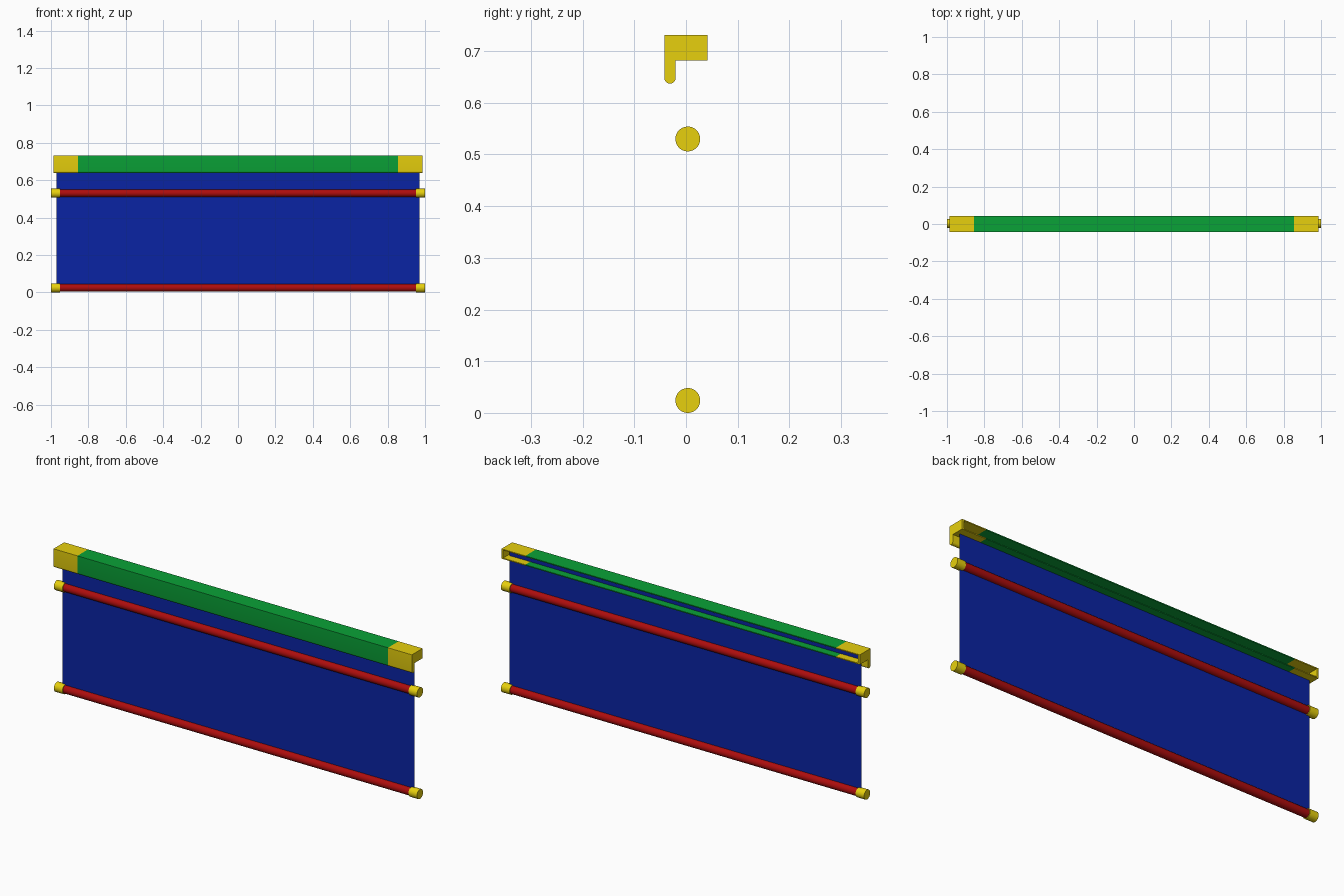
import bpy, bmesh, math
from mathutils import Matrix

if "Cube" in bpy.data.objects:
    bpy.data.objects.remove(bpy.data.objects["Cube"])


def material(name, color):
    m = bpy.data.materials.new(name)
    m.diffuse_color = (*color, 1)
    m.use_nodes = True
    m.node_tree.nodes["Principled BSDF"].inputs["Base Color"].default_value = m.diffuse_color
    return m


YELLOW = material("yellow", (0.80, 0.63, 0.004))
GREEN = material("green", (0.003, 0.36, 0.038))
RED = material("red", (0.42, 0.004, 0.004))
BLUE = material("blue", (0.003, 0.017, 0.37))


def finish(name, bm, mat, smooth=False):
    bmesh.ops.recalc_face_normals(bm, faces=bm.faces)
    mesh = bpy.data.meshes.new(name)
    bm.to_mesh(mesh)
    bm.free()
    mesh.materials.append(mat)
    ob = bpy.data.objects.new(name, mesh)
    bpy.context.collection.objects.link(ob)
    if smooth:
        bpy.context.view_layer.objects.active = ob
        ob.select_set(True)
        bpy.ops.object.shade_smooth_by_angle(angle=math.radians(35))
        ob.select_set(False)
    return ob


def add_prism(bm, profile, x0, x1):
    """Extrude a (y, z) profile along x."""
    face = bm.faces.new([bm.verts.new((x0, y, z)) for y, z in profile])
    ext = bmesh.ops.extrude_face_region(bm, geom=[face])["geom"]
    verts = [g for g in ext if isinstance(g, bmesh.types.BMVert)]
    bmesh.ops.translate(bm, verts=verts, vec=(x1 - x0, 0, 0))
    bm.faces.new([v for v in face.verts]) if not face.is_valid else None


def rod(name, x0, x1, z, radius, mat):
    bm = bmesh.new()
    place = Matrix.Translation(((x0 + x1) / 2, 0.0035, z)) @ Matrix.Rotation(math.pi / 2, 4, 'Y')
    bmesh.ops.create_cone(bm, cap_ends=True, segments=40, radius1=radius,
                          radius2=radius, depth=abs(x1 - x0), matrix=place)
    return finish(name, bm, mat, True)


# Headrail section: front wall with a rounded lower lip, behind it a channel open to the back
FRONT, BACK, WALL = -0.042, 0.042, -0.020
TOP, FLOOR, LIP, T = 0.731, 0.682, 0.648, 0.005
r = (WALL - FRONT) / 2
lip = [(FRONT + r - r * math.cos(a), LIP - r * math.sin(a))
       for a in [math.pi * i / 10 for i in range(11)]]
outer = [(BACK, TOP), (FRONT, TOP)] + lip + [(WALL, FLOOR), (BACK, FLOOR)]
channel = outer + [(BACK, FLOOR + T), (WALL, FLOOR + T), (WALL, TOP - T), (BACK, TOP - T)]

bm = bmesh.new()
add_prism(bm, channel, -0.855, 0.855)
finish("headrail", bm, GREEN, True)

# Headrail end caps: same section closed by an end plate
for side, s in (("left", -1), ("right", 1)):
    bm = bmesh.new()
    add_prism(bm, channel, s * 0.855, s * 0.978)
    add_prism(bm, outer, s * 0.978, s * 0.987)
    finish(f"headrail_cap_{side}", bm, YELLOW, True)

# Paper-thin fabric sheet hanging from inside the headrail
bm = bmesh.new()
bmesh.ops.create_grid(bm, x_segments=1, y_segments=1, size=0.5,
                      matrix=Matrix.Translation((0, 0.0035, 0.362))
                      @ Matrix.Rotation(math.pi / 2, 4, 'X')
                      @ Matrix.Diagonal((1.94, 0.684, 1, 1)))
finish("fabric", bm, BLUE)

# Cross tubes with end plugs
for label, z in (("middle", 0.53), ("bottom", 0.024)):
    rod(f"{label}_tube", -0.957, 0.957, z, 0.020, RED)
    for side, s in (("left", -1), ("right", 1)):
        rod(f"{label}_plug_{side}", s * 0.953, s * 1.0, z, 0.024, YELLOW)
